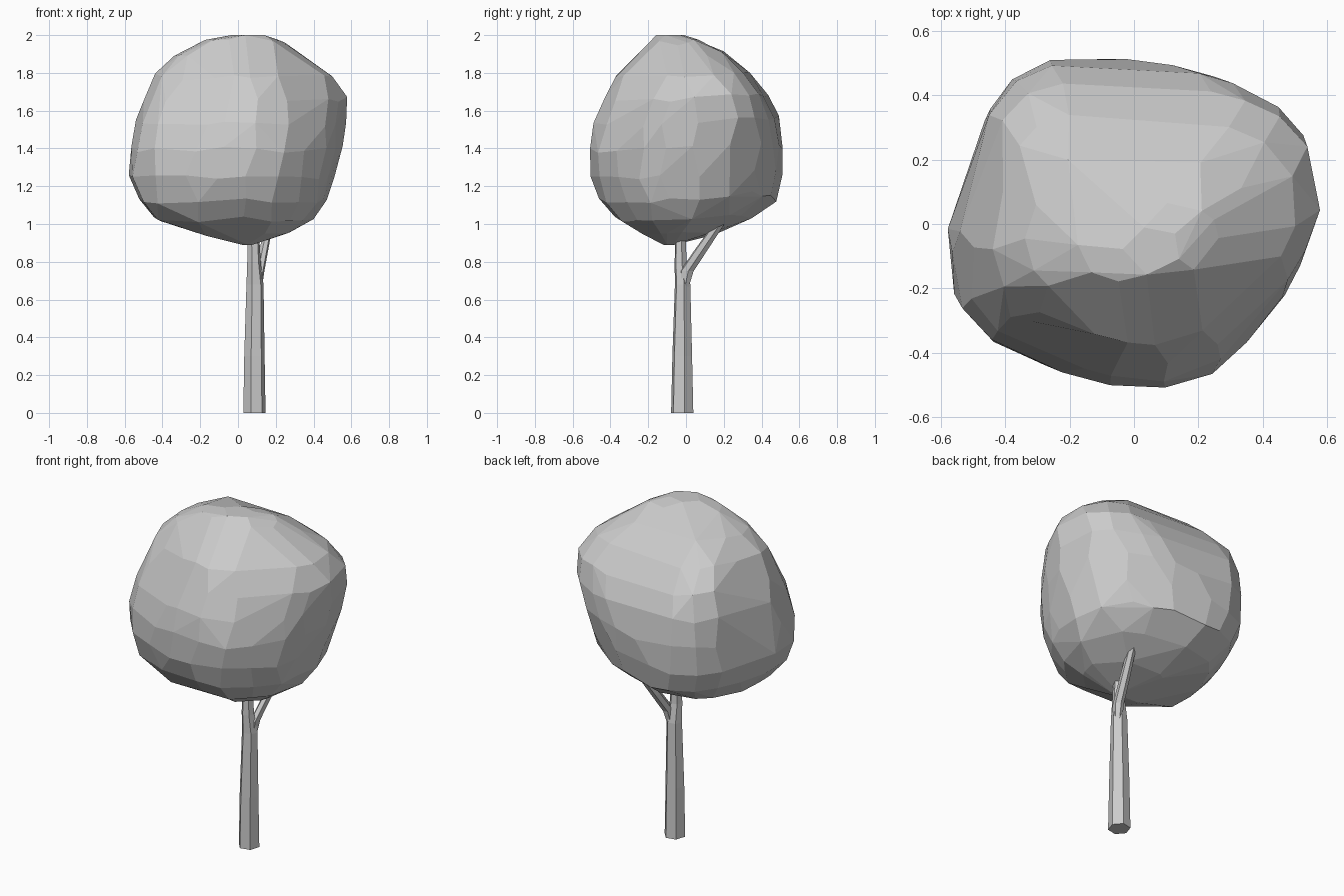
import bpy, bmesh, math, random
from mathutils import Vector

if "Cube" in bpy.data.objects:
    bpy.data.objects.remove(bpy.data.objects["Cube"])

random.seed(4)


def finish(bm, name):
    bmesh.ops.recalc_face_normals(bm, faces=bm.faces[:])
    mesh = bpy.data.meshes.new(name)
    bm.to_mesh(mesh)
    bm.free()
    obj = bpy.data.objects.new(name, mesh)
    bpy.context.collection.objects.link(obj)
    return obj


def tube(name, rings, sides=6, turn=0.2):
    """Closed faceted tube through horizontal rings (x, y, z, rx, ry)."""
    bm = bmesh.new()
    loops = []
    for x, y, z, rx, ry in rings:
        angles = [turn + math.tau * i / sides for i in range(sides)]
        loops.append([bm.verts.new((x + rx * math.cos(a), y + ry * math.sin(a), z))
                      for a in angles])
    for low, high in zip(loops, loops[1:]):
        for i in range(sides):
            j = (i + 1) % sides
            bm.faces.new((low[i], low[j], high[j], high[i]))
    bm.faces.new(loops[0][::-1])
    bm.faces.new(loops[-1])
    return finish(bm, name)


# Crown plan outline, seen from above
outline = [(-.58, -.05), (-.52, .13), (-.44, .33), (-.35, .44), (-.25, .49),
           (-.05, .51), (.18, .485), (.29, .45), (.42, .39), (.54, .26),
           (.58, .04), (.53, -.12), (.48, -.22), (.37, -.34), (.25, -.45),
           (.07, -.51), (-.07, -.495), (-.21, -.46), (-.46, -.35), (-.54, -.26)]

# Crown slices: z, xmin, xmax, ymin, ymax
slices = [(.89, .02, .08, -.12, -.06), (.95, -.18, .28, -.25, .16),
          (1.03, -.44, .41, -.37, .35), (1.13, -.525, .485, -.45, .48),
          (1.25, -.58, .52, -.495, .51), (1.40, -.565, .55, -.51, .51),
          (1.54, -.54, .57, -.49, .48), (1.67, -.50, .575, -.44, .42),
          (1.79, -.445, .51, -.385, .33), (1.90, -.34, .36, -.29, .22),
          (1.97, -.18, .27, -.20, .07), (2.00, -.04, .15, -.16, -.01)]

# Swellings and flats on the crown's corners: direction, amount
bumps = [((-.6, .6, .45), .075), ((.6, .6, -.5), -.055), ((-.6, -.6, -.5), .015),
         ((.6, .6, .4), .03), ((.65, -.65, -.3), .03), ((.6, -.5, .6), -.04),
         ((-.55, -.55, .6), -.03), ((-.2, .6, .8), -.02)]
centre = Vector((0, 0, 1.42))

# Crown: hull over the slices, sampled unevenly for irregular facets
bm = bmesh.new()
n = len(outline)
for level, (z, x0, x1, y0, y1) in enumerate(slices):
    end = level in (0, len(slices) - 1)
    count = 5 if end else 20
    for k in range(count):
        t = (k + random.uniform(-.2, .2)) * n / count
        i, f = math.floor(t), t - math.floor(t)
        a, b = outline[i % n], outline[(i + 1) % n]
        u = (a[0] + (b[0] - a[0]) * f) / .58
        v = (a[1] + (b[1] - a[1]) * f) / .51
        dz = 0 if end else random.uniform(-.015, .015)
        p = Vector(((x0 + x1) / 2 + 1.01 * u * (x1 - x0) / 2,
                    (y0 + y1) / 2 + 1.01 * v * (y1 - y0) / 2, z + dz))
        if not end:
            out = (p - centre).normalized()
            for d, amount in bumps:
                d = Vector(d).normalized()
                p += d * amount * max(0, out.dot(d)) ** 6
        p.z = min(p.z, 2.0)
        bm.verts.new(p)
bmesh.ops.convex_hull(bm, input=bm.verts[:])
loose = [v for v in bm.verts if not v.link_faces]
bmesh.ops.delete(bm, geom=loose, context='VERTS')
bmesh.ops.dissolve_limit(bm, angle_limit=math.radians(6),
                         verts=bm.verts[:], edges=bm.edges[:])
finish(bm, "crown")

# Trunk and side branch, both ending just inside the crown
tube("trunk", [(.087, -.02, 0, .06, .062), (.087, -.02, .3, .055, .055),
               (.09, -.018, .68, .046, .043), (.085, -.028, .79, .037, .034),
               (.082, -.03, .95, .03, .028)])
tube("branch", [(.105, -.012, .66, .022, .026), (.115, .004, .75, .025, .038),
                (.138, .085, .87, .024, .036), (.165, .175, 1.0, .02, .03)])
